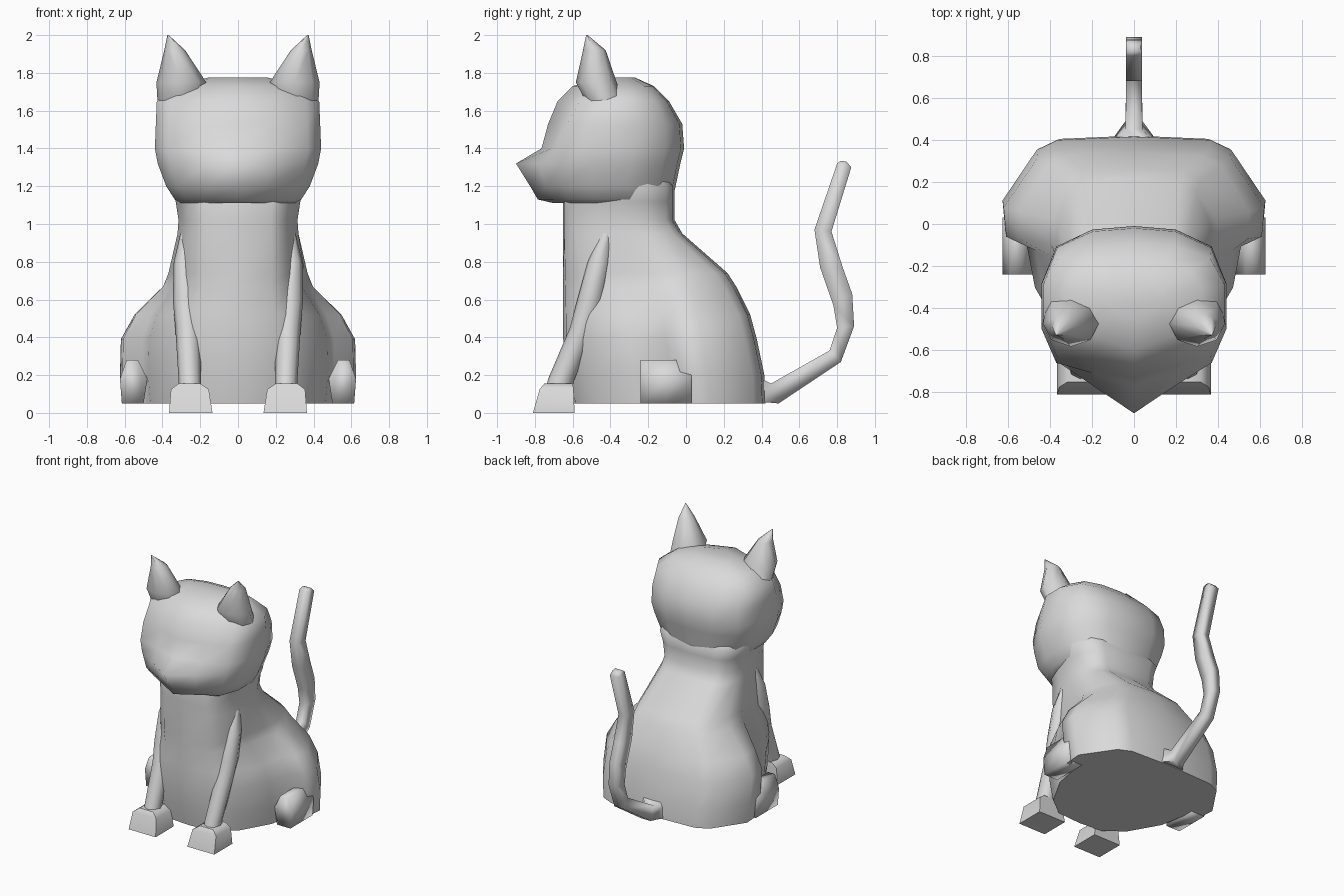
import bpy, bmesh, math

if "Cube" in bpy.data.objects:
    bpy.data.objects.remove(bpy.data.objects["Cube"])

fur = bpy.data.materials.new("grey fur")
fur.diffuse_color = (0.7, 0.7, 0.7, 1)
fur.use_nodes = True
fur.node_tree.nodes["Principled BSDF"].inputs["Base Color"].default_value = fur.diffuse_color


def loft(name, rings, angle=60):
    """Skin a series of equal-length point rings and cap both ends."""
    bm = bmesh.new()
    vs = [[bm.verts.new(p) for p in r] for r in rings]
    n = len(rings[0])
    for a, b in zip(vs, vs[1:]):
        for i in range(n):
            j = (i + 1) % n
            bm.faces.new((a[i], a[j], b[j], b[i]))
    bm.faces.new(vs[0][::-1])
    bm.faces.new(vs[-1])
    bmesh.ops.recalc_face_normals(bm, faces=bm.faces[:])
    me = bpy.data.meshes.new(name)
    bm.to_mesh(me)
    bm.free()
    me.materials.append(fur)
    ob = bpy.data.objects.new(name, me)
    bpy.context.collection.objects.link(ob)
    bpy.ops.object.select_all(action='DESELECT')
    ob.select_set(True)
    bpy.context.view_layer.objects.active = ob
    bpy.ops.object.shade_smooth_by_angle(angle=math.radians(angle))
    return ob


def mirrored_ring(half, z):
    """Half outline from front centre to back centre, completed across x = 0."""
    return [(x, y, z) for x, y in half] + [(-x, y, z) for x, y in half[-2:0:-1]]


def ovals(spec, side, n=8):
    """Horizontal oval rings from (z, centre x, centre y, radius x, radius y)."""
    return [[(side * (cx + rx * math.cos(t)), cy + ry * math.sin(t), z)
             for t in (2 * math.pi * i / n for i in range(n))]
            for z, cx, cy, rx, ry in spec]


def block(x0, x1, y0, y1, z, side):
    return [(side * x, y, z) for x, y in ((x0, y0), (x1, y0), (x1, y1), (x0, y1))]


# Torso: outline with haunch step blends into a plain rounded outline higher up
haunch = [(0, 0), (.32, .015), (.55, .12), (.76, .34), (.82, .53),
          (.98, .575), (1, .71), (.74, .94), (.58, .985), (0, 1)]
chest = [(0, 0), (.55, .01), (.78, .10), (.92, .30), (1, .52),
         (1, .64), (.97, .76), (.82, .92), (.60, .98), (0, 1)]
# height, half width, front, back, blend
torso = [(.05, .61, -.60, .42, 0), (.20, .625, -.63, .415, 0), (.39, .62, -.65, .375, 0),
         (.52, .55, -.65, .34, .15), (.67, .40, -.65, .265, .5), (.74, .37, -.65, .22, .75),
         (.95, .32, -.65, -.02, 1), (1.02, .315, -.65, -.06, 1), (1.12, .33, -.65, -.06, 1),
         (1.20, .36, -.63, -.06, 1), (1.28, .33, -.55, -.12, 1)]
loft("torso", [mirrored_ring([(w * (a[0] + k * (c[0] - a[0])),
                               f + (b - f) * (a[1] + k * (c[1] - a[1])))
                              for a, c in zip(haunch, chest)], z)
               for z, w, f, b, k in torso], 75)

# Head with pointed snout: height, half width, tip, cheek, back
head = [(1.11, .30, -.70, -.60, -.10), (1.13, .335, -.785, -.62, -.07),
        (1.20, .38, -.825, -.66, -.055), (1.32, .425, -.90, -.66, -.03),
        (1.40, .44, -.765, -.66, -.01), (1.53, .435, -.73, -.63, -.02),
        (1.65, .43, -.68, -.56, -.09), (1.73, .32, -.60, -.50, -.17),
        (1.775, .16, -.45, -.40, -.27)]
loft("head", [mirrored_ring([(0, f), (.42 * w, (f + s) / 2), (.84 * w, s),
                             (w, s + .25 * (b - s)), (w, s + .58 * (b - s)),
                             (.84 * w, s + .85 * (b - s)), (.45 * w, s + .975 * (b - s)),
                             (0, b)], z) for z, w, f, s, b in head], 85)

# Paired parts
for side, label in ((1, "right"), (-1, "left")):
    loft(label + "_ear", ovals([(1.63, .31, -.42, .115, .10), (1.75, .30, -.475, .132, .108),
                                (1.92, .335, -.485, .055, .06),
                                (2.0, .37, -.525, .004, .004)], side))
    loft(label + "_front_leg", ovals([(.10, .255, -.68, .06, .07), (.18, .255, -.66, .06, .07),
                                      (.45, .265, -.545, .067, .07),
                                      (.60, .275, -.505, .07, .07),
                                      (.80, .285, -.46, .055, .06),
                                      (.95, .28, -.42, .025, .03)], side))
    loft(label + "_front_paw", [block(.135, .365, -.81, -.59, 0, side),
                                block(.155, .355, -.775, -.595, .125, side),
                                block(.20, .315, -.75, -.60, .155, side)], 50)
    # Hind paw widens backwards into the haunch
    loft(label + "_hind_paw", [[(side * x, y, z) for x, z in
                                ((.50, .05), (.615, .05), (.625, .18), (.59, .28),
                                 (.53, .28), (.48, .18))] for y in (-.24, -.10, .03)], 95)

# Tail: outer (y, z), inner (y, z), half thickness
tail = [(.38, .06, .36, .20, .12), (.49, .05, .45, .155, .04), (.82, .27, .76, .33, .037),
        (.89, .46, .80, .45, .037), (.88, .63, .78, .57, .037), (.83, .77, .71, .77, .037),
        (.77, .96, .68, .97, .037), (.875, 1.30, .80, 1.32, .037), (.85, 1.33, .82, 1.335, .03)]
loft("tail", [[(-t, oy, oz), (t, oy, oz), (t, iy, iz), (-t, iy, iz)]
              for oy, oz, iy, iz, t in tail], 95)
